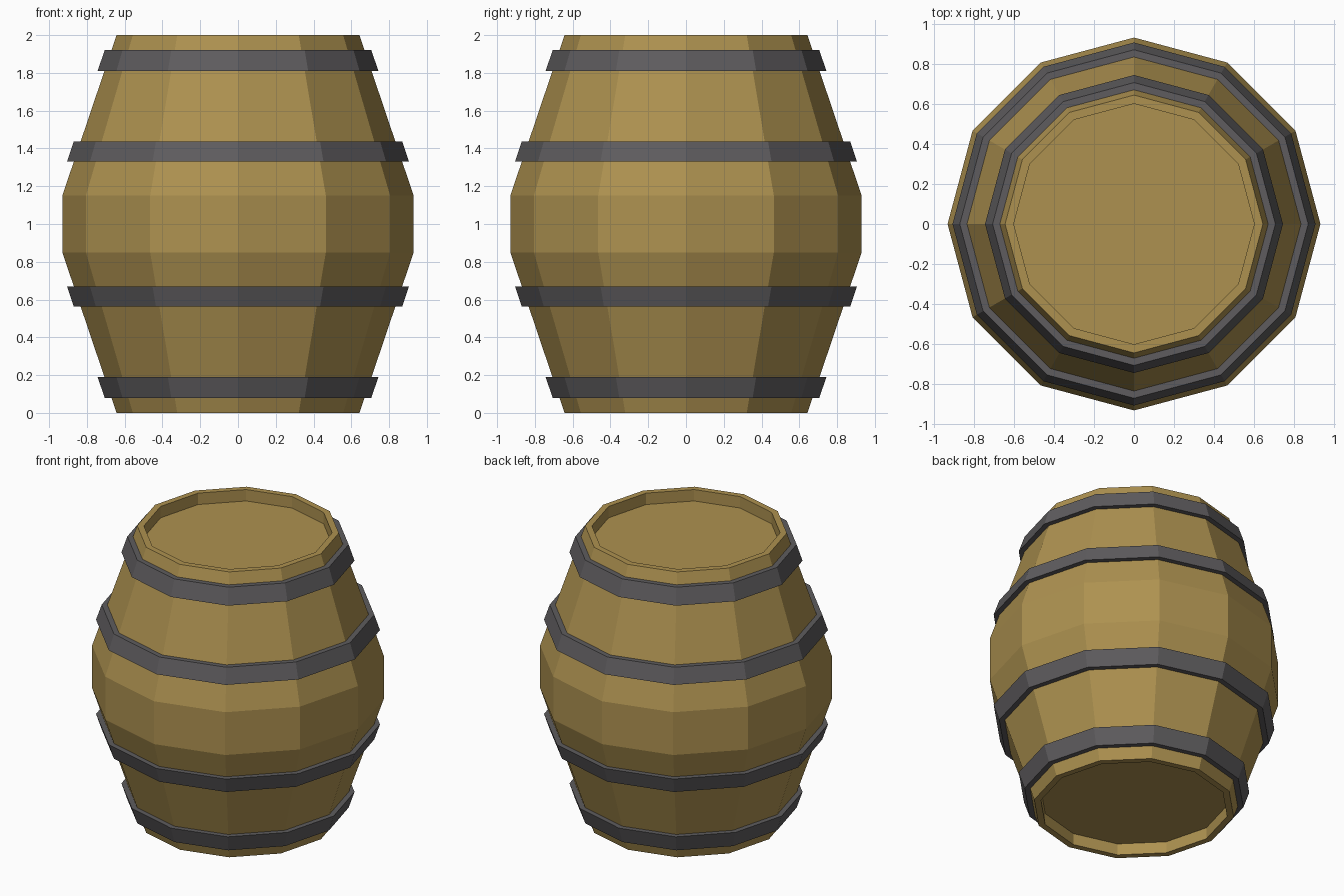
import bpy, bmesh, math

if "Cube" in bpy.data.objects:
    bpy.data.objects.remove(bpy.data.objects["Cube"])

SIDES = 12


def material(name, rgb):
    m = bpy.data.materials.new(name)
    m.diffuse_color = (*rgb, 1.0)
    m.use_nodes = True
    m.node_tree.nodes["Principled BSDF"].inputs["Base Color"].default_value = m.diffuse_color
    return m


wood = material("oak wood", (0.42, 0.285, 0.08))
iron = material("dark iron", (0.112, 0.107, 0.112))


def lathe(name, profile, mat, closed_loop=False):
    """Spin (radius, z) points around z; a radius of 0 becomes a pole-free cap."""
    bm = bmesh.new()
    rings = []
    for r, z in profile:
        rings.append([bm.verts.new((r * math.cos(2 * math.pi * i / SIDES),
                                    r * math.sin(2 * math.pi * i / SIDES), z))
                      for i in range(SIDES)])
    pairs = list(zip(rings, rings[1:]))
    if closed_loop:
        pairs.append((rings[-1], rings[0]))
    else:
        bm.faces.new(rings[0])
        bm.faces.new(rings[-1])
    for a, b in pairs:
        for i in range(SIDES):
            j = (i + 1) % SIDES
            bm.faces.new((a[i], a[j], b[j], b[i]))
    bmesh.ops.recalc_face_normals(bm, faces=bm.faces)
    mesh = bpy.data.meshes.new(name)
    bm.to_mesh(mesh)
    bm.free()
    mesh.materials.append(mat)
    ob = bpy.data.objects.new(name, mesh)
    bpy.context.collection.objects.link(ob)
    return ob


END_R, BELLY_R, BELLY_Z = 0.643, 0.93, 1.15
RIM_R, RECESS = 0.60, 0.08


def wall_radius(z):
    """Body radius at height z on the upper half."""
    return BELLY_R + (END_R - BELLY_R) * (z - BELLY_Z) / (2 - BELLY_Z)


# Barrel body with recessed heads at both ends
upper = [(BELLY_R, BELLY_Z), (END_R, 2.0), (RIM_R, 2.0), (RIM_R, 2.0 - RECESS)]
lower = [(r, 2.0 - z) for r, z in reversed(upper)]
lathe("barrel_body", lower + upper, wood)

# Four hoops, mirrored about the middle
for label, z0, z1 in (("belly", 1.33, 1.437), ("end", 1.81, 1.922)):
    section = [(wall_radius(z) + d, z)
               for z, d in ((z0, -0.01), (z0, 0.036), (z1, 0.036), (z1, -0.01))]
    lathe("upper_%s_hoop" % label, section, iron, True)
    lathe("lower_%s_hoop" % label, [(r, 2.0 - z) for r, z in section], iron, True)
